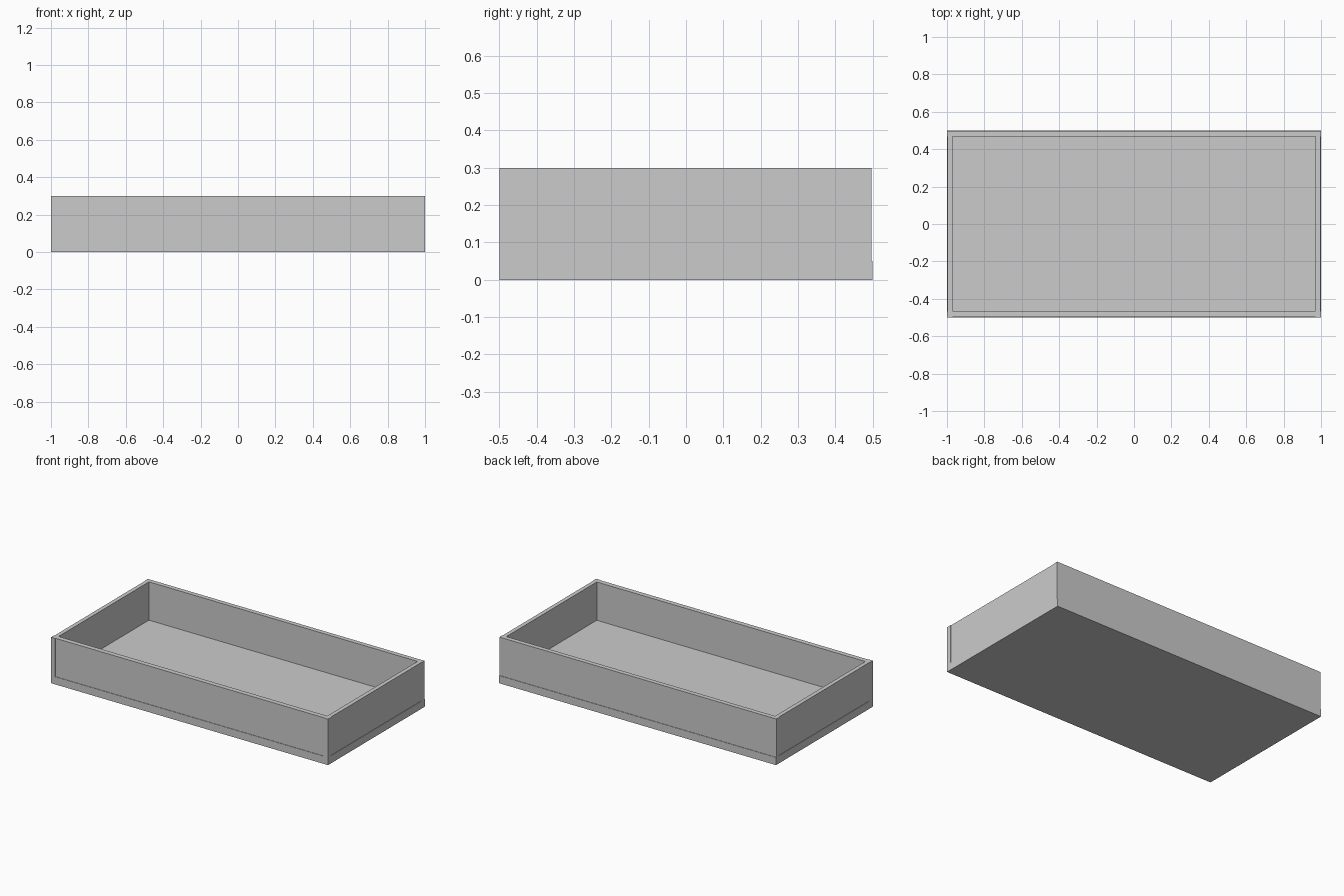
import bpy

if "Cube" in bpy.data.objects:
    bpy.data.objects.remove(bpy.data.objects["Cube"])


def box(name, x0, x1, y0, y1, z0, z1):
    """Axis-aligned box given by its limits."""
    bpy.ops.mesh.primitive_cube_add(size=1, location=((x0 + x1) / 2, (y0 + y1) / 2, (z0 + z1) / 2))
    ob = bpy.context.object
    ob.name = name
    ob.scale = (x1 - x0, y1 - y0, z1 - z0)
    bpy.ops.object.transform_apply(location=False, rotation=False, scale=True)
    return ob


BASE_H, TOP = 0.05, 0.3

# Floor slab
box("tray_base", -1, 1, -0.5, 0.5, 0, BASE_H)

# Long walls, set in slightly from the slab edge
box("front_wall", -0.97, 0.97, -0.497, -0.465, BASE_H, TOP)
box("back_wall", -1, 1, 0.467, 0.497, BASE_H, TOP)

# Short walls between the corners
for name, s in (("left_wall", -1), ("right_wall", 1)):
    x0, x1 = sorted((s * 0.97, s * 0.997))
    box(name, x0, x1, -0.467, 0.467, BASE_H, TOP)

# Front corner blocks, flush with the slab
for name, s in (("left_corner", -1), ("right_corner", 1)):
    x0, x1 = sorted((s * 0.97, s * 1.0))
    box(name, x0, x1, -0.5, -0.467, BASE_H, TOP)
